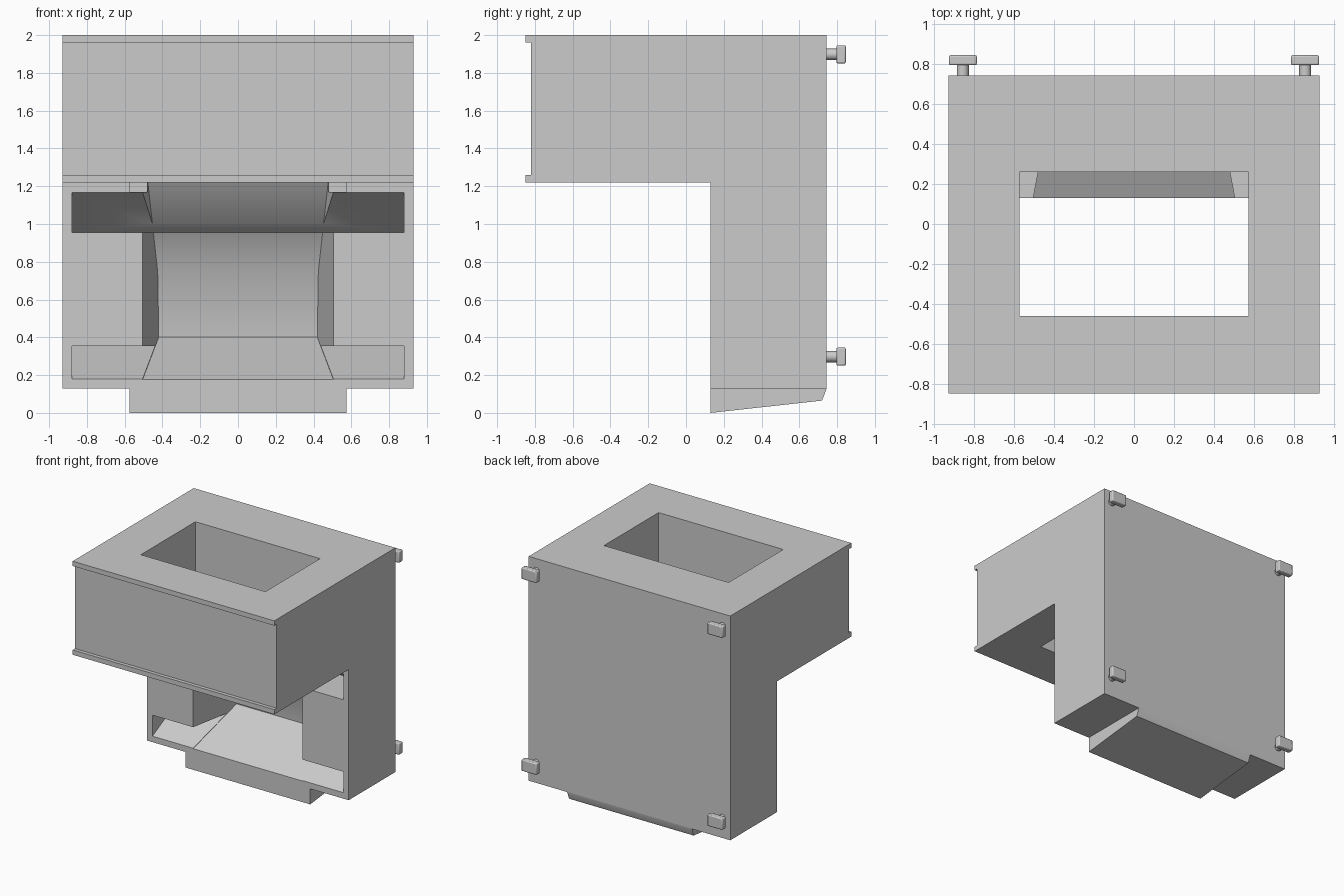
import bpy, bmesh
from math import radians

if "Cube" in bpy.data.objects:
    bpy.data.objects.remove(bpy.data.objects["Cube"])


def finish(bm, name):
    bmesh.ops.recalc_face_normals(bm, faces=bm.faces)
    me = bpy.data.meshes.new(name)
    bm.to_mesh(me)
    bm.free()
    ob = bpy.data.objects.new(name, me)
    bpy.context.collection.objects.link(ob)
    return ob


def extrude_profile(name, profile, half_width):
    """Extrude a (y, z) profile across x; half_width may depend on y."""
    w = half_width if callable(half_width) else (lambda y: half_width)
    bm = bmesh.new()
    left = [bm.verts.new((-w(y), y, z)) for y, z in profile]
    right = [bm.verts.new((w(y), y, z)) for y, z in profile]
    bm.faces.new(left)
    bm.faces.new(right[::-1])
    for i in range(len(profile)):
        j = (i + 1) % len(profile)
        bm.faces.new((left[i], right[i], right[j], left[j]))
    return finish(bm, name)


def cut(target, cutter):
    mod = target.modifiers.new("cut", 'BOOLEAN')
    mod.operation = 'DIFFERENCE'
    mod.solver = 'EXACT'
    mod.object = cutter
    bpy.context.view_layer.objects.active = target
    bpy.ops.object.modifier_apply(modifier=mod.name)
    bpy.data.objects.remove(cutter, do_unlink=True)


def smooth(ob):
    bpy.ops.object.select_all(action='DESELECT')
    ob.select_set(True)
    bpy.context.view_layer.objects.active = ob
    bpy.ops.object.shade_smooth_by_angle(angle=radians(30))


# L-shaped housing with two thin front lips
housing = extrude_profile("housing", [
    (-.85, 2), (-.85, 1.96), (-.82, 1.96), (-.82, 1.26), (-.85, 1.26), (-.85, 1.22),
    (.13, 1.22), (.13, .13), (.745, .13), (.745, 2)], .93)

# Vertical opening through the upper box
cut(housing, extrude_profile("opening_cutter", [
    (-.46, 1.17), (.26, 1.17), (.26, 2.1), (-.46, 2.1)], .575))

# Tapered chute in the lower front, leaving a cheek on each side
cut(housing, extrude_profile("chute_cutter", [
    (.1, .161), (.58, .401), (.55, .75), (.258, 1.25), (.1, 1.25)],
    lambda y: .505 - (y - .13) * .19))

# Wedge slots below and above the cheeks
cut(housing, extrude_profile("lower_slot_cutter", [
    (.1, .165), (.48, .355), (.1, .355)], .88))
cut(housing, extrude_profile("upper_slot_cutter", [
    (.1, .955), (.48, .955), (.13, 1.168), (.1, 1.168)], .88))
smooth(housing)

# Sloping plug under the housing
smooth(extrude_profile("bottom_plug", [
    (.13, 0), (.72, .065), (.745, .13), (.745, .135), (.13, .135)], .575))

# Four mounting studs on the back: round stem and block head
for x in (-.858, .858):
    for z in (.298, 1.898):
        bpy.ops.mesh.primitive_cylinder_add(
            vertices=16, radius=.03, depth=.08, location=(x, .77, z),
            rotation=(radians(90), 0, 0))
        bpy.context.object.name = "stud_stem"
        smooth(bpy.context.object)
        bpy.ops.mesh.primitive_cube_add(size=1, location=(x, .821, z))
        head = bpy.context.object
        head.name = "stud_head"
        head.scale = (.14, .05, .096)
        bpy.ops.object.transform_apply(location=False, rotation=False, scale=True)
        bev = head.modifiers.new("bevel", 'BEVEL')
        bev.width = .008
        bev.segments = 2
        smooth(head)
